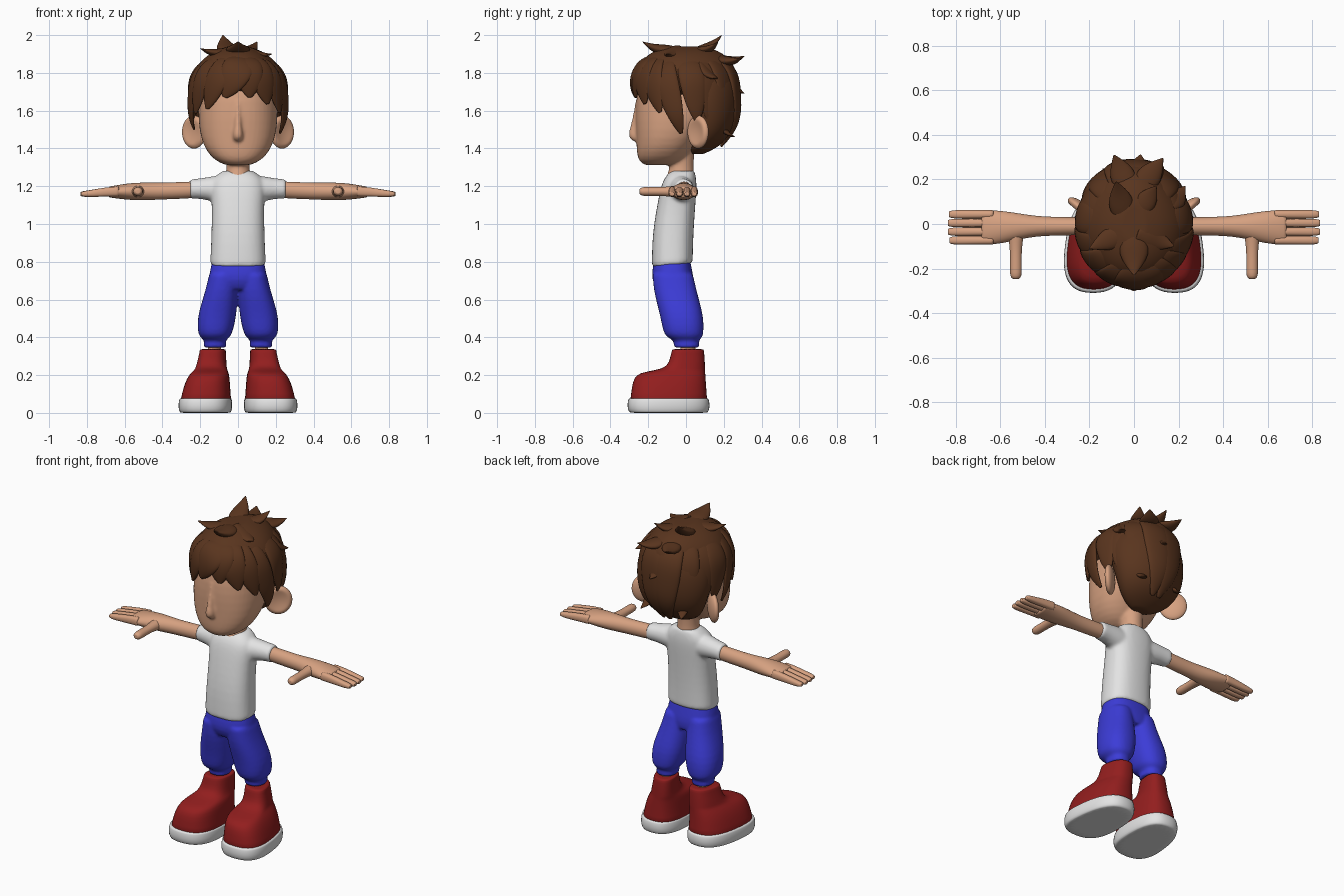
import bpy
import bmesh
from math import sin, cos, pi, radians
from mathutils import Vector, Matrix

default_cube = bpy.data.objects.get("Cube")
if default_cube:
    bpy.data.objects.remove(default_cube, do_unlink=True)


def material(name, colour):
    mat = bpy.data.materials.new(name)
    mat.use_nodes = True
    mat.diffuse_color = (*colour, 1)
    shader = next(n for n in mat.node_tree.nodes if n.type == "BSDF_PRINCIPLED")
    shader.inputs["Base Color"].default_value = (*colour, 1)
    shader.inputs["Roughness"].default_value = 0.7
    return mat


skin = material("skin", (0.68, 0.36, 0.22))
white = material("white", (0.77, 0.77, 0.77))
blue = material("blue", (0.045, 0.045, 0.68))
red = material("red", (0.29, 0.013, 0.013))
brown = material("brown", (0.1, 0.035, 0.013))


def signed_power(value, exponent):
    return (1 if value >= 0 else -1) * abs(value) ** exponent


def oval(centre, u, v, power=2.0, count=24):
    """Closed superellipse spanned by the half-axes u and v."""
    centre, u, v = Vector(centre), Vector(u), Vector(v)
    angles = [2 * pi * i / count for i in range(count)]
    return [centre + u * signed_power(cos(a), 2 / power)
            + v * signed_power(sin(a), 2 / power) for a in angles]


def level(z, cx, rx, front, back, power=2.3):
    """Horizontal ring between a front and a back y value."""
    return oval((cx, (front + back) / 2, z), (rx, 0, 0), (0, (back - front) / 2, 0), power)


def blend(first, second, t):
    return [p.lerp(q, t) for p, q in zip(first, second)]


def loft(bm, rings):
    """Skin a closed body through rings, with tightened ends."""
    rings = [rings[0], blend(rings[0], rings[1], 0.08), *rings[1:-1],
             blend(rings[-1], rings[-2], 0.08), rings[-1]]
    loops = [[bm.verts.new(p) for p in ring] for ring in rings]
    count = len(loops[0])
    for low, high in zip(loops, loops[1:]):
        for i in range(count):
            j = (i + 1) % count
            bm.faces.new((low[i], low[j], high[j], high[i]))
    bm.faces.new(loops[0][::-1])
    bm.faces.new(loops[-1])


def finish(name, bm, mat, mirror=False, voxel=0):
    bmesh.ops.recalc_face_normals(bm, faces=bm.faces[:])
    mesh = bpy.data.meshes.new(name)
    bm.to_mesh(mesh)
    bm.free()
    mesh.materials.append(mat)
    mesh.polygons.foreach_set("use_smooth", [True] * len(mesh.polygons))
    obj = bpy.data.objects.new(name, mesh)
    bpy.context.collection.objects.link(obj)
    obj.modifiers.new("Round", "SUBSURF").levels = 1
    obj.modifiers["Round"].render_levels = 1
    if mirror:
        obj.modifiers.new("Mirror", "MIRROR").use_mirror_merge = False
    if voxel:
        fuse = obj.modifiers.new("Fuse", "REMESH")
        fuse.mode = "VOXEL"
        fuse.voxel_size = voxel
        fuse.use_smooth_shade = True
        soften = obj.modifiers.new("Soften", "SMOOTH")
        soften.factor, soften.iterations = 0.5, 4


def body(name, mat, *lofts, **options):
    bm = bmesh.new()
    for rings in lofts:
        loft(bm, rings)
    finish(name, bm, mat, **options)


# Head with nose and neck
skull = [level(z, 0, rx, f, b) for z, rx, f, b in (
    (1.312, .06, -.215, -.07), (1.332, .118, -.252, -.02), (1.38, .165, -.262, .025),
    (1.45, .198, -.264, .08), (1.55, .212, -.27, .15), (1.65, .212, -.268, .2),
    (1.75, .2, -.25, .2), (1.84, .13, -.17, .14))]
nose = [level(z, 0, rx, f, -.23, 2) for z, rx, f in (
    (1.437, .015, -.275), (1.45, .028, -.298), (1.475, .029, -.307),
    (1.51, .02, -.296), (1.58, .016, -.28), (1.66, .014, -.266))]
neck = [level(z, 0, rx, f, b, 2) for z, rx, f, b in (
    (1.2, .07, -.09, .04), (1.25, .072, -.108, .045), (1.28, .062, -.09, .042),
    (1.33, .06, -.085, .04), (1.42, .07, -.09, .05))]
body("head", skin, skull, nose, neck, voxel=.009)

# Ears with a hollow on the forward face
bm = bmesh.new()
bmesh.ops.create_uvsphere(bm, u_segments=28, v_segments=18, radius=1)
for v in bm.verts:
    reach = v.co.x ** 2 + v.co.z ** 2
    if v.co.y < 0 and reach < 0.6:
        v.co.y += 1.1 * (0.6 - reach)
bmesh.ops.transform(bm, verts=bm.verts[:], matrix=Matrix.Translation((.233, .064, 1.487))
                    @ Matrix.Rotation(radians(40), 4, "Z") @ Matrix.Diagonal((.08, .03, .088, 1)))
finish("ears", bm, skin, mirror=True)


# Hair mass, narrowing towards the back
def hair_radius(z, power):
    if z > 1.72:
        return max(0, 1 - (min(z, 1.945) / .225 - 1.72 / .225) ** power) ** (1 / power)
    return 1 - 9 * max(0, 1.6 - z) ** 2


def narrow(p):
    return Vector((p.x * (1 - .65 * max(0, p.y)), p.y, p.z))


def hair_point(angle, z):
    return narrow(Vector((.255 * hair_radius(z, 2) * sin(radians(angle)),
                          -.275 * hair_radius(z, 2.5) * cos(radians(angle)), z)))


def hair_ring(z, rx, front, back):
    return [narrow(p) for p in level(z, 0, rx, front, back, 2)]


crown = [hair_ring(1.68, .2, -.22, .24)]
for z in (1.71, 1.76, 1.81, 1.85, 1.88, 1.905, 1.925, 1.94):
    depth = hair_radius(z, 2.5)
    crown.append(hair_ring(z, .255 * hair_radius(z, 2), -.275 * depth, .28 * depth))
nape = [hair_ring(*r) for r in (
    (1.37, .06, .03, .09), (1.4, .14, .01, .16), (1.46, .205, .01, .238),
    (1.55, .245, 0, .278), (1.65, .262, -.04, .288), (1.75, .25, -.06, .282), (1.83, .2, -.06, .24))]
body("hair_mass", brown, crown, nape)


# Leaf-shaped locks that rise out of the hair surface
def lock(bm, start, top, end, tip, width):
    steps = 9
    path = [hair_point(start + (end - start) * t, top + (tip - top) * t ** 1.2)
            for t in (i / steps for i in range(steps + 1))]
    rings = []
    for i, p in enumerate(path):
        along = path[min(i + 1, steps)] - path[max(i - 1, 0)]
        out = (p - Vector((0, 0, 1.66))).normalized()
        side = along.cross(out).normalized()
        half = width * max(.03, sin(pi * (.2 + .8 * i / steps))) ** .55
        sunk = p - out * .035 * (1 - i / steps) ** 3
        rings.append(oval(sunk, side * half, out * (.004 + .25 * half), 2, 12))
    loft(bm, rings)


bm = bmesh.new()
for start, end, tip, width in (
        (-62, -86, 1.5, .06), (-40, -62, 1.585, .07), (-12, -40, 1.61, .075),
        (10, -16, 1.67, .09), (14, 14, 1.67, .085), (24, 38, 1.635, .08),
        (38, 60, 1.59, .07), (55, 84, 1.48, .07)):
    lock(bm, start, 1.9, end, tip, width)
for side in (-1, 1):
    for end, tip, width in ((103, 1.54, .075), (122, 1.5, .08), (146, 1.44, .085), (172, 1.41, .09)):
        lock(bm, side * (end - 10), 1.9, side * end, tip, width)
finish("hair_locks", bm, brown)


# Tufts that curl up from the hair
def tuft(bm, base, tip, radius):
    base, tip = Vector(base), Vector(tip)
    along = tip - base
    side = along.cross(Vector((0, 0, 1))).normalized()
    over = side.cross(along).normalized()
    rings = []
    for t, size in ((-.4, .5), (0, .95), (.3, 1), (.65, .6), (1, .04)):
        centre = base + along * t - over * .015 * sin(pi * t)
        rings.append(oval(centre, side * radius * size, over * radius * size * .45, 2, 12))
    loft(bm, rings)


bm = bmesh.new()
for base, tip, radius in (
        ((-.05, .06, 1.915), (-.08, .19, 2.0), .06), ((-.04, .19, 1.87), (-.09, .31, 1.89), .06),
        ((.05, .19, 1.87), (.13, .295, 1.88), .06), ((0, -.09, 1.92), (0, -.23, 1.965), .07),
        ((-.07, -.05, 1.91), (-.2, -.11, 1.93), .055), ((.06, -.06, 1.915), (.18, -.1, 1.9), .055),
        ((.04, .08, 1.92), (.1, .17, 1.965), .05), ((.02, .25, 1.75), (.03, .312, 1.69), .05),
        ((.11, .18, 1.53), (.13, .262, 1.46), .04), ((-.11, .18, 1.53), (-.14, .25, 1.46), .04),
        ((.18, .1, 1.82), (.23, .17, 1.77), .05)):
    tuft(bm, base, tip, radius)
finish("hair_tufts", bm, brown)

# Shirt: torso and sleeves fused, hem dipping at the front
torso = [level(z, 0, rx, f, b, 2.5) for z, rx, f, b in (
    (.78, .149, -.182, .036), (.9, .143, -.18, .038), (1, .14, -.17, .043),
    (1.1, .139, -.153, .05), (1.18, .147, -.137, .056), (1.23, .14, -.122, .056),
    (1.262, .11, -.1, .05), (1.282, .08, -.075, .045))]
for p in torso[0]:
    p.z += .1 * (p.y + .05)
sleeve = [oval((x, y, z), (0, ry, 0), (0, 0, rz)) for x, y, z, ry, rz in (
    (.05, -.03, 1.18, .07, .075), (.13, -.025, 1.186, .066, .07),
    (.19, -.015, 1.188, .055, .054), (.255, -.01, 1.185, .051, .052))]
body("shirt", white, torso, sleeve, mirror=True, voxel=.01)

# Arms, palms, fingers and thumbs
arm = [oval((x, y, z), (0, ry, 0), (0, 0, rz)) for x, y, z, ry, rz in (
    (.2, -.01, 1.183, .04, .043), (.3, -.01, 1.178, .041, .045), (.4, -.01, 1.174, .043, .044),
    (.47, -.01, 1.173, .05, .047), (.55, -.012, 1.172, .066, .047),
    (.62, -.015, 1.171, .077, .039), (.685, -.015, 1.169, .078, .028))]
fingers = []
for i, reach in enumerate((.828, .835, .835, .83)):
    y = -.0735 + .039 * i
    fingers.append([oval((x, y, z), (0, .02 * s, 0), (0, 0, h), 2.5, 12) for x, z, s, h in (
        (.63, 1.173, 1, .027), (.7, 1.17, 1, .025), (.77, 1.162, 1, .02),
        (reach - .015, 1.159, .95, .016), (reach, 1.159, .65, .01))])
thumb = [oval((.53, y, 1.172), (r, 0, 0), (0, 0, r * .9), 2, 16) for y, r in (
    (0, .04), (-.06, .035), (-.1, .028), (-.16, .026), (-.225, .028), (-.24, .022), (-.247, .012))]
body("arms", skin, arm, thumb, *fingers, mirror=True)

# Trousers: hips and legs fused
hips = [level(z, 0, rx, f, b, 2.5) for z, rx, f, b in (
    (.81, .135, -.168, .022), (.76, .148, -.179, .032), (.7, .157, -.182, .044), (.65, .13, -.15, .035))]
leg = [level(z, cx, rx, f, b, 2.3) for z, cx, rx, f, b in (
    (.74, .078, .074, -.178, .036), (.65, .086, .086, -.172, .056), (.57, .101, .097, -.152, .078),
    (.5, .113, .102, -.134, .094), (.43, .121, .094, -.122, .094), (.4, .122, .08, -.103, .088),
    (.383, .122, .054, -.062, .066), (.365, .122, .061, -.067, .073), (.345, .122, .058, -.062, .068))]
body("trousers", blue, hips, leg, mirror=True, voxel=.008)

# Ankles
body("ankles", skin, [level(z, .125, .035, -.03, .05, 2) for z in (.3, .34, .38)], mirror=True)


# Shoes: broad toes turned slightly outward
def shoe_ring(z, cx, rx, front, back):
    middle, half = (front + back) / 2, (back - front) / 2
    ring = level(z, cx, rx, front, back, 2.6)
    for p in ring:
        along = (p.y - middle) / half
        p.x = cx + (p.x - cx) * (1 - .1 * along) - .014 * along
    return ring


upper = [shoe_ring(*r) for r in (
    (.06, .168, .133, -.297, .114), (.14, .162, .121, -.288, .108), (.185, .154, .11, -.276, .105),
    (.212, .147, .098, -.25, .103), (.226, .141, .085, -.16, .102), (.245, .139, .078, -.096, .101),
    (.3, .133, .07, -.083, .099), (.338, .131, .065, -.073, .094))]
body("shoes", red, upper, mirror=True)
sole = [shoe_ring(*r) for r in (
    (0, .17, .131, -.298, .114), (.02, .17, .141, -.312, .127),
    (.06, .17, .14, -.311, .126), (.078, .169, .135, -.304, .118))]
body("shoe_soles", white, sole, mirror=True)
